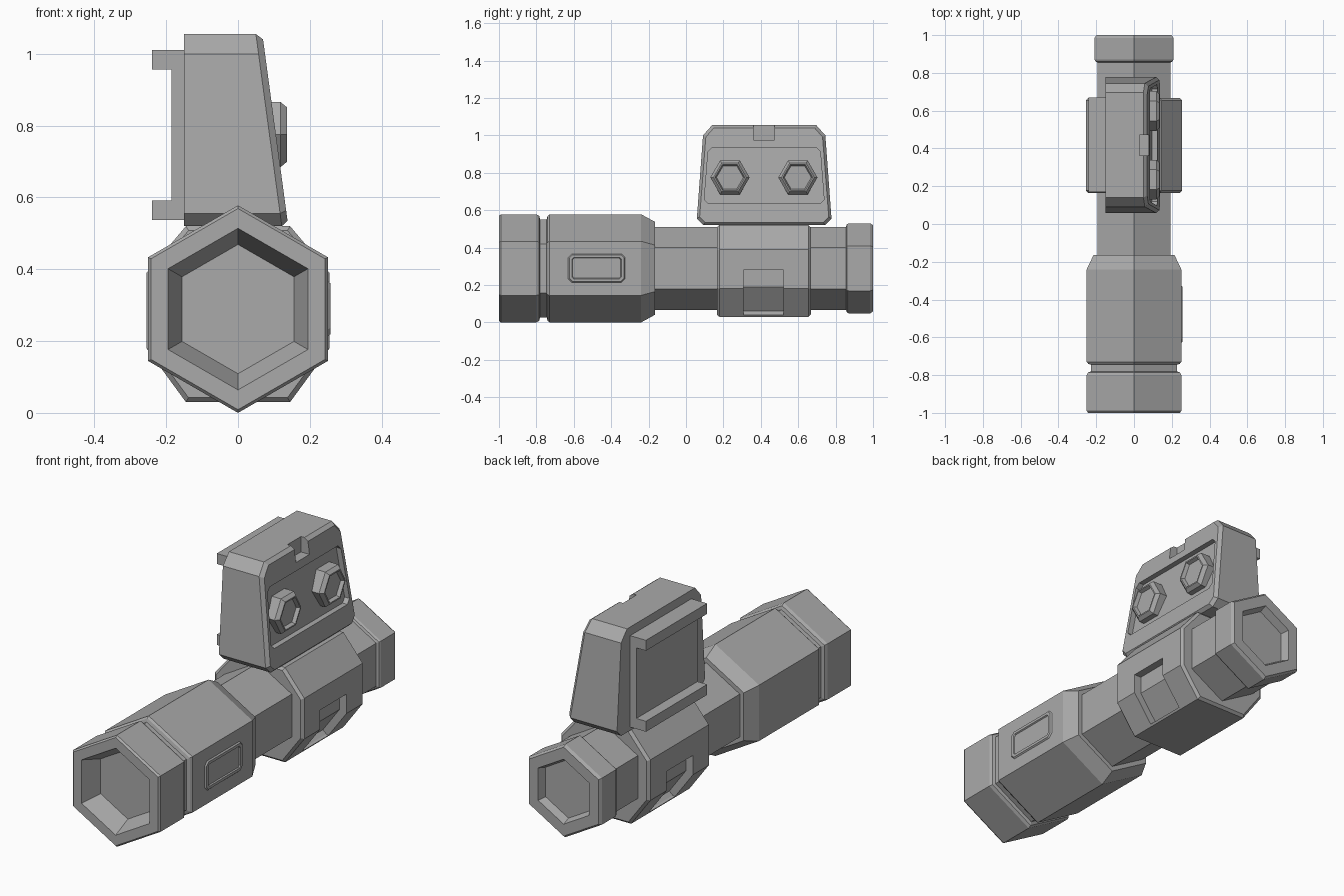
import bpy, bmesh
from math import sin, cos, pi

cube = bpy.data.objects.get("Cube")
if cube:
    bpy.data.objects.remove(cube, do_unlink=True)

GREY = (0.4, 0.4, 0.4, 1)
grey = bpy.data.materials.new("gunmetal grey")
grey.use_nodes = True
grey.diffuse_color = GREY
grey.node_tree.nodes["Principled BSDF"].inputs["Base Color"].default_value = GREY

AXIS_Z = 0.289   # height of the barrel axis
MID_Y = 0.418    # centre of the sight housing and its mount


def loft(name, rings):
    """Skin a row of equal-length point rings and cap both ends."""
    bm = bmesh.new()
    rows = [[bm.verts.new(p) for p in ring] for ring in rings]
    n = len(rows[0])
    for a, b in zip(rows, rows[1:]):
        for i in range(n):
            j = (i + 1) % n
            bm.faces.new((a[i], a[j], b[j], b[i]))
    bm.faces.new(rows[0][::-1])
    bm.faces.new(rows[-1])
    bmesh.ops.recalc_face_normals(bm, faces=bm.faces)
    mesh = bpy.data.meshes.new(name)
    bm.to_mesh(mesh)
    bm.free()
    mesh.materials.append(grey)
    obj = bpy.data.objects.new(name, mesh)
    bpy.context.collection.objects.link(obj)
    return obj


def box(name, x, y, z):
    return loft(name, [[(a, y[0], z[0]), (a, y[1], z[0]), (a, y[1], z[1]), (a, y[0], z[1])]
                       for a in x])


def cut(obj, cutter):
    """Subtract a cutter, bake the result and discard the cutter."""
    cutter.hide_render = True
    mod = obj.modifiers.new("cut", 'BOOLEAN')
    mod.operation = 'DIFFERENCE'
    mod.solver = 'EXACT'
    mod.object = cutter
    bpy.context.view_layer.update()
    baked = bpy.data.meshes.new_from_object(obj.evaluated_get(bpy.context.evaluated_depsgraph_get()))
    obj.modifiers.clear()
    obj.data = baked
    bpy.data.objects.remove(cutter, do_unlink=True)


def hex_y(y, r):
    return [(r * sin(i * pi / 3), y, AXIS_Z + r * cos(i * pi / 3)) for i in range(6)]


def rounded(y0, y1, z0, z1, c, lean=0):
    """Rectangle in y, z with clipped corners; lean narrows its top."""
    pts = [(y0, z0 + c), (y0 + c, z0), (y1 - c, z0), (y1, z0 + c),
           (y1 - lean, z1 - c), (y1 - lean - c, z1), (y0 + lean + c, z1), (y0 + lean, z1 - c)]
    return pts


# Hexagonal barrel with hollow front, grooved collar and rear cap
barrel_profile = [(-0.9, 0.18), (-1, 0.225), (-1, 0.28), (-0.99, 0.289), (-0.8, 0.289),
                  (-0.785, 0.28), (-0.78, 0.262), (-0.745, 0.262), (-0.74, 0.28),
                  (-0.73, 0.289), (-0.24, 0.289), (-0.165, 0.248), (-0.165, 0.222),
                  (0.855, 0.222), (0.86, 0.235), (0.87, 0.241), (0.985, 0.241),
                  (1, 0.23), (1, 0.168), (0.96, 0.152)]
loft("barrel", [hex_y(y, r) for y, r in barrel_profile])

# Raised side panel with an inset centre
panel = [(0.24, 0), (0.25, 0), (0.257, 0.006), (0.257, 0.02), (0.251, 0.024)]
loft("side_panel", [[(x, y, z) for y, z in
     rounded(-0.63 + d, -0.325 - d, 0.213 + d, 0.367 - d, 0.02 - d / 2)] for x, d in panel])

# Eight-sided mount block around the barrel
half = [(0.145, 0.03), (0.255, 0.18), (0.255, 0.39), (0.145, 0.52)]
section = half + [(-x, z) for x, z in reversed(half)]
block = loft("mount_block", [[(x * s, y, 0.275 + (z - 0.275) * s) for x, z in section]
             for y, s in ((0.165, 0.95), (0.178, 1), (0.655, 1), (0.668, 0.95))])
for side in (1, -1):
    slot = [(0.215, 0.28), (0.215, 0.19), (0.12, 0.06), (0.14, 0.043), (0.3, 0.0), (0.3, 0.28)]
    cut(block, loft("slot_cutter", [[(side * x, y, z) for x, z in slot] for y in (0.308, 0.522)]))


# Tapered sight housing with a sloping right face
def slope(z):
    return 0.14 - (z - 0.52) * 0.135


def outline(d):
    half = [(0.325 - d * 0.6, 0.52 + d), (0.36 - d, 0.555 + d * 0.6),
            (0.327 - d, 1.0 - d * 0.6), (0.278 - d * 0.6, 1.055 - d)]
    return ([(MID_Y + y, z) for y, z in half] +
            [(MID_Y - y, z) for y, z in reversed(half)])


housing = loft("sight_housing", [
    [(-0.15, y, z) for y, z in outline(0)],
    [(slope(z) - 0.018, y, z) for y, z in outline(0)],
    [(slope(z), y, z) for y, z in outline(0.015)]])
cut(housing, loft("panel_cutter", [
    [(slope(z) + d, y, z) for y, z in rounded(0.098, 0.738, 0.635, 0.935, 0.022, 0.02)]
    for d in (-0.028, 0.05)]))
cut(housing, box("notch_cutter", (0.03, 0.2), (0.362, 0.472), (0.975, 1.1)))

# Two hexagonal adjustment knobs with recessed faces
for label, y0 in (("front", 0.235), ("rear", 0.598)):
    loft(label + "_knob", [
        [(x, y0 + r * cos(i * pi / 3), 0.775 + r * sin(i * pi / 3)) for i in range(6)]
        for x, r in ((0.06, 0.105), (0.118, 0.105), (0.136, 0.088), (0.136, 0.08), (0.118, 0.072))])

# Left side rail plate with two flanges
box("rail_plate", (-0.185, -0.14), (0.17, 0.67), (0.537, 1.01))
for label, z in (("lower", 0.537), ("upper", 0.956)):
    box(label + "_rail_flange", (-0.24, -0.18), (0.17, 0.67), (z, z + 0.054))
